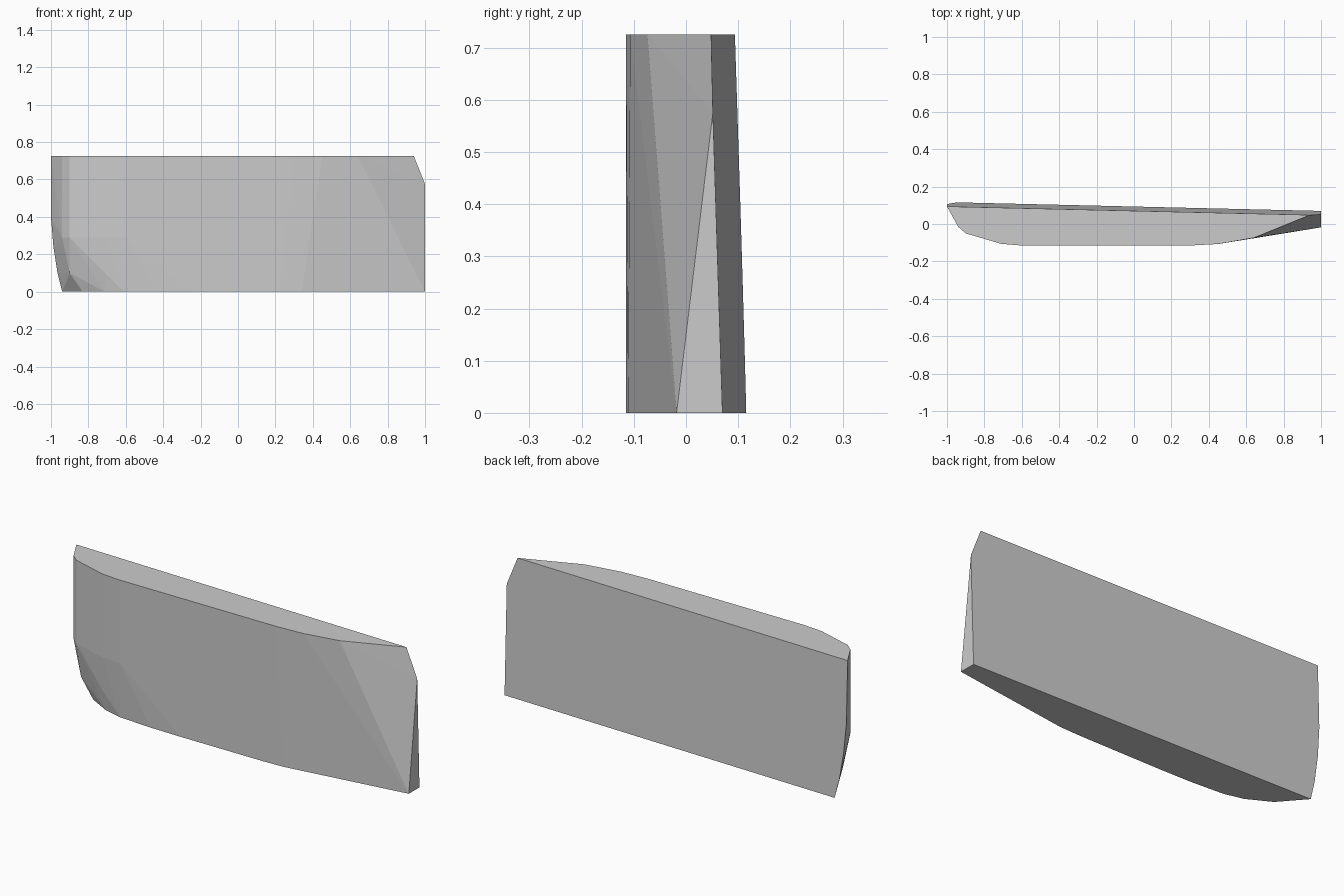
import bpy
import bmesh
import math

if "Cube" in bpy.data.objects:
    bpy.data.objects.remove(bpy.data.objects["Cube"])


def back_y(x, z):
    """Depth of the flat, slightly leaning back face."""
    return 0.093 - 0.0235 * (x + 0.97) - 0.032 * (z - 0.725)


# Front outlines at each height: z, then (x, y) points from left to right
sections = [
    (0.0, [(-0.83, -0.01), (-0.71, -0.075), (-0.61, -0.1), (-0.43, -0.112),
           (-0.25, -0.115), (0.22, -0.115), (0.34, -0.111), (1.0, -0.018)]),
    (0.1, [(-0.9, -0.01), (-0.71, -0.093)]),
    (0.29, [(-0.94, -0.015), (-0.9, -0.05), (-0.71, -0.106), (-0.6, -0.115)]),
    (0.725, [(-0.94, -0.015), (-0.9, -0.05), (-0.71, -0.106), (-0.6, -0.115),
             (0.3, -0.115), (0.45, -0.107), (0.64, -0.074)]),
]
# Back face outline (x, z): curved left edge, clipped upper right corner
back_outline = [(-0.94, 0), (-0.965, 0.1), (-0.987, 0.24), (-1, 0.4),
                (-1, 0.725), (0.94, 0.725), (1, 0.575), (1, 0)]

# Faceted panel: skin the outlines into one convex solid
bm = bmesh.new()
for z, outline in sections:
    for x, y in outline:
        bm.verts.new((x, y, z))
for x, z in back_outline:
    bm.verts.new((x, back_y(x, z), z))
hull = bmesh.ops.convex_hull(bm, input=bm.verts)
loose = [v for v in bm.verts if not v.link_faces]
bmesh.ops.delete(bm, geom=loose, context='VERTS')
bmesh.ops.dissolve_limit(bm, angle_limit=math.radians(0.5),
                         verts=bm.verts, edges=bm.edges)
bmesh.ops.recalc_face_normals(bm, faces=bm.faces)

mesh = bpy.data.meshes.new("curved_panel")
bm.to_mesh(mesh)
bm.free()
panel = bpy.data.objects.new("curved_panel", mesh)
bpy.context.collection.objects.link(panel)

# Plain grey finish
grey = bpy.data.materials.new("plain_grey")
grey.diffuse_color = (0.6, 0.6, 0.6, 1)
grey.use_nodes = True
grey.node_tree.nodes["Principled BSDF"].inputs["Base Color"].default_value = grey.diffuse_color
mesh.materials.append(grey)
